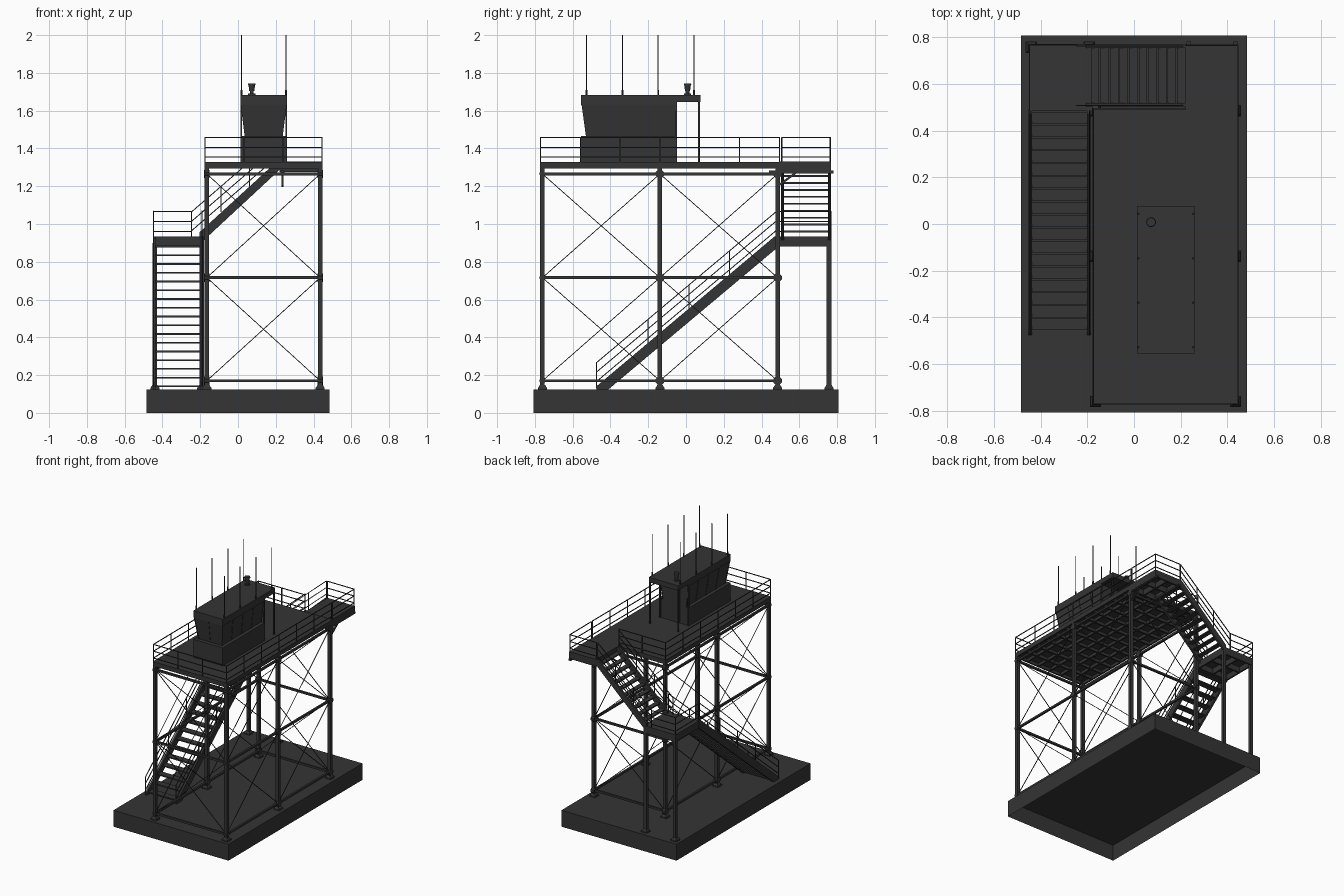
import bpy, bmesh, math
from mathutils import Vector

if "Cube" in bpy.data.objects:
    bpy.data.objects.remove(bpy.data.objects["Cube"])

steel = bpy.data.materials.new("dark_steel")
steel.diffuse_color = (0.035, 0.035, 0.035, 1)
steel.use_nodes = True
steel.node_tree.nodes["Principled BSDF"].inputs["Base Color"].default_value = steel.diffuse_color

def finish(bm, name):
    bmesh.ops.recalc_face_normals(bm, faces=bm.faces)
    me = bpy.data.meshes.new(name)
    bm.to_mesh(me)
    bm.free()
    me.materials.append(steel)
    ob = bpy.data.objects.new(name, me)
    bpy.context.collection.objects.link(ob)
    return ob

def prism(bm, bottom, top):
    a = [bm.verts.new(p) for p in bottom]
    b = [bm.verts.new(p) for p in top]
    n = len(a)
    bm.faces.new(a[::-1])
    bm.faces.new(b)
    for i in range(n):
        bm.faces.new((a[i], a[(i + 1) % n], b[(i + 1) % n], b[i]))

def rect(x0, x1, y0, y1, z):
    return [(x0, y0, z), (x1, y0, z), (x1, y1, z), (x0, y1, z)]

def box(bm, x0, x1, y0, y1, z0, z1):
    prism(bm, rect(x0, x1, y0, y1, z0), rect(x0, x1, y0, y1, z1))

def rod(bm, p, q, r, sides=4, r2=None):
    p, q = Vector(p), Vector(q)
    d = (q - p).normalized()
    u = d.cross(Vector((0, 0, 1)) if abs(d.z) < 0.9 else Vector((1, 0, 0))).normalized()
    v = d.cross(u)
    ang = [math.pi / sides + i * 2 * math.pi / sides for i in range(sides)]
    ring = lambda c, s: [c + (u * math.cos(a) + v * math.sin(a)) * s for a in ang]
    prism(bm, ring(p, r), ring(q, r if r2 is None else r2))

# ground slab, open underneath
bm = bmesh.new()
box(bm, -0.485, 0.485, -0.807, 0.807, 0, 0.125)
bmesh.ops.delete(bm, geom=[f for f in bm.faces if f.calc_center_median().z < 0.01], context='FACES')
finish(bm, "ground_slab")

# columns with stepped feet
XS, YS, ZS = (-0.165, 0.435), (-0.76, -0.138, 0.485), (0.17, 0.716, 1.265)
cols = [(x, y, 1.3) for x in XS for y in YS] + [(-0.44, 0.757, 0.9), (-0.192, 0.757, 0.9)]
bm = bmesh.new()
ft = bmesh.new()
for x, y, h in cols:
    box(bm, x - .012, x + .012, y - .012, y + .012, 0.125, h)
    box(ft, x - .024, x + .024, y - .024, y + .024, 0.125, 0.134)
    prism(ft, rect(x - .022, x + .022, y - .022, y + .022, .134),
          rect(x - .014, x + .014, y - .014, y + .014, .148))
finish(bm, "columns")
finish(ft, "column_feet")

# horizontal girts, cross bracing and joint plates
girt, brace, plate = bmesh.new(), bmesh.new(), bmesh.new()
bays = [((x, YS[i]), (x, YS[i + 1])) for x in XS for i in (0, 1)]
bays += [((XS[0], y), (XS[1], y)) for y in (YS[0], YS[2])]
for a, b in bays:
    for z in ZS:
        rod(girt, (*a, z), (*b, z), 0.0105)
    for z0, z1 in zip(ZS, ZS[1:]):
        rod(brace, (*a, z0), (*b, z1), 0.003)
        rod(brace, (*a, z1), (*b, z0), 0.003)
for x in XS:
    for y in YS:
        for z in ZS:
            rod(plate, (x - .014, y, z), (x + .014, y, z), 0.024 if y > -.5 else .016, 8)
finish(girt, "girts")
finish(brace, "cross_braces")
finish(plate, "joint_plates")

# main deck, upper landing and lower landing
def deck(name, x0, x1, y0, y1, zt, depth, nx, ny):
    bm = bmesh.new()
    box(bm, x0, x1, y0, y1, zt - .012, zt)
    zb, w = zt - depth, .012
    for i in range(nx + 1):
        x = x0 + (x1 - x0 - w) * i / nx
        box(bm, x, x + w, y0, y1, zb, zt - .011)
    for i in range(ny + 1):
        y = y0 + (y1 - y0 - w) * i / ny
        box(bm, x0, x1, y, y + w, zb, zt - .011)
    finish(bm, name)

deck("main_deck", -0.177, 0.447, -0.773, 0.497, 1.328, .034, 6, 12)
deck("upper_landing", 0.22, 0.447, 0.497, 0.768, 1.33, .055, 2, 2)
deck("lower_landing", -0.45, -0.18, 0.485, 0.77, 0.935, .055, 2, 2)
bm = bmesh.new()
for x in (0.235, 0.435):
    box(bm, x - .01, x + .01, 0.44, 0.782, 1.268, 1.282)
    rod(bm, (x, 0.485, 1.2), (x, 0.58, 1.27), 0.008)
finish(bm, "landing_brackets")

# level handrails
R = 0.0036
def handrail(name, pts, z):
    bm = bmesh.new()
    for a, b in zip(pts, pts[1:]):
        for h in (.13, .078, .026):
            rod(bm, (*a, z + h), (*b, z + h), R)
        a, b = Vector(a), Vector(b)
        n = max(1, round((b - a).length / 0.21))
        for i in range(n + 1):
            p = a.lerp(b, i / n)
            rod(bm, (*p, z - .02), (*p, z + .13), R)
    finish(bm, name)

handrail("main_handrail", [(0.22, 0.494), (-0.174, 0.494), (-0.174, -0.77), (0.444, -0.77), (0.444, 0.494)], 1.328)
handrail("upper_landing_handrail", [(0.22, 0.765), (0.444, 0.765), (0.444, 0.505)], 1.328)
handrail("lower_landing_handrail", [(-0.447, 0.487), (-0.447, 0.767), (-0.245, 0.767)], 0.935)

# staircases: u runs along the flight, s runs across it
def stairs(name, place, profile, s0, s1, steps, first, last, depth, rail, posts):
    bm = bmesh.new()
    for s in (s0, s1 - .015):
        prism(bm, [place(u, s, z) for u, z in profile], [place(u, s + .015, z) for u, z in profile])
    finish(bm, name + "_stringers")
    bm = bmesh.new()
    for i in range(steps):
        t = i / (steps - 1)
        u = first[0] + (last[0] - first[0]) * t
        z = first[1] + (last[1] - first[1]) * t
        quad = [(u, s0 + .01), (u + depth, s0 + .01), (u + depth, s1 - .01), (u, s1 - .01)]
        prism(bm, [place(*q, z - .009) for q in quad], [place(*q, z) for q in quad])
    finish(bm, name + "_treads")
    bm = bmesh.new()
    (ua, za), (ub, zb) = rail
    for s in (s0 + .005, s1 - .005):
        for d in (0, .05, .1):
            rod(bm, place(ua, s, za - d), place(ub, s, zb - d), R)
        for u in posts:
            z = za + (zb - za) * (u - ua) / (ub - ua)
            rod(bm, place(u, s, z - .135), place(u, s, z), R)
    finish(bm, name + "_handrails")

stairs("lower_stair", lambda u, s, z: (s, u, z),
       [(-.475, .125), (-.475, .14), (.47, .935), (.49, .935), (.49, .88), (-.41, .125)],
       -0.451, -0.186, 17, (-.455, .145), (.43, .885), .05,
       ((-.475, .265), (.483, 1.07)), (-.475, -.2, .015, .23, .483))
stairs("upper_stair", lambda u, s, z: (u, s, z),
       [(-.205, .915), (-.205, .955), (.205, 1.33), (.235, 1.33), (.235, 1.3), (-.18, .915)],
       0.503, 0.768, 10, (-.185, .965), (.185, 1.295), .036,
       ((-.245, 1.065), (.21, 1.458)), (-.245, -.09, .06, .21))

# control cabin: base, outward leaning window band, roof, porch
X0, X1, Y0, Y1 = 0.012, 0.26, -0.555, -0.055
bm = bmesh.new()
box(bm, X0, X1, Y0, Y1, 1.328, 1.465)
finish(bm, "cabin_base")
bm = bmesh.new()
low, high = rect(X0 + .026, X1 - .026, Y0 + .028, Y1, 1.465), rect(X0 + .004, X1 - .004, Y0 + .004, Y1, 1.64)
prism(bm, low, high)
finish(bm, "cabin_windows")
bm = bmesh.new()
for a, b, n in ((0, 1, 2), (1, 2, 4), (3, 0, 4)):
    for i in range(n + 1):
        t = i / n
        rod(bm, Vector(low[a]).lerp(Vector(low[b]), t), Vector(high[a]).lerp(Vector(high[b]), t), .004)
finish(bm, "window_mullions")
bm = bmesh.new()
box(bm, X0, X1, Y0, 0.077, 1.645, 1.683)
box(bm, X0, X1, Y0, Y1, 1.63, 1.646)
finish(bm, "cabin_roof")
bm = bmesh.new()
for x in (X0 + .005, X1 - .005):
    rod(bm, (x, 0.069, 1.328), (x, 0.069, 1.65), .006)
    box(bm, x - .004, x + .004, Y1 - .004, Y1 + .008, 1.328, 1.65)
finish(bm, "porch_posts")
bm = bmesh.new()
box(bm, .09, .18, Y1, Y1 + .005, 1.33, 1.6)
finish(bm, "cabin_door")

# roof antennas and beacon
bm = bmesh.new()
for x in (0.018, 0.254):
    for y in (-0.527, -0.337, -0.147, 0.043):
        rod(bm, (x, y, 1.68), (x, y, 1.71), .006, 6)
        rod(bm, (x, y, 1.7), (x, y, 2.0), .003, 5)
finish(bm, "antennas")
bm = bmesh.new()
for z0, z1, r0, r1 in ((1.683, 1.69, .02, .02), (1.69, 1.705, .01, .01), (1.705, 1.735, .014, .018), (1.735, 1.745, .021, .019)):
    rod(bm, (.073, .008, z0), (.073, .008, z1), r0, 12, r1)
finish(bm, "beacon")
